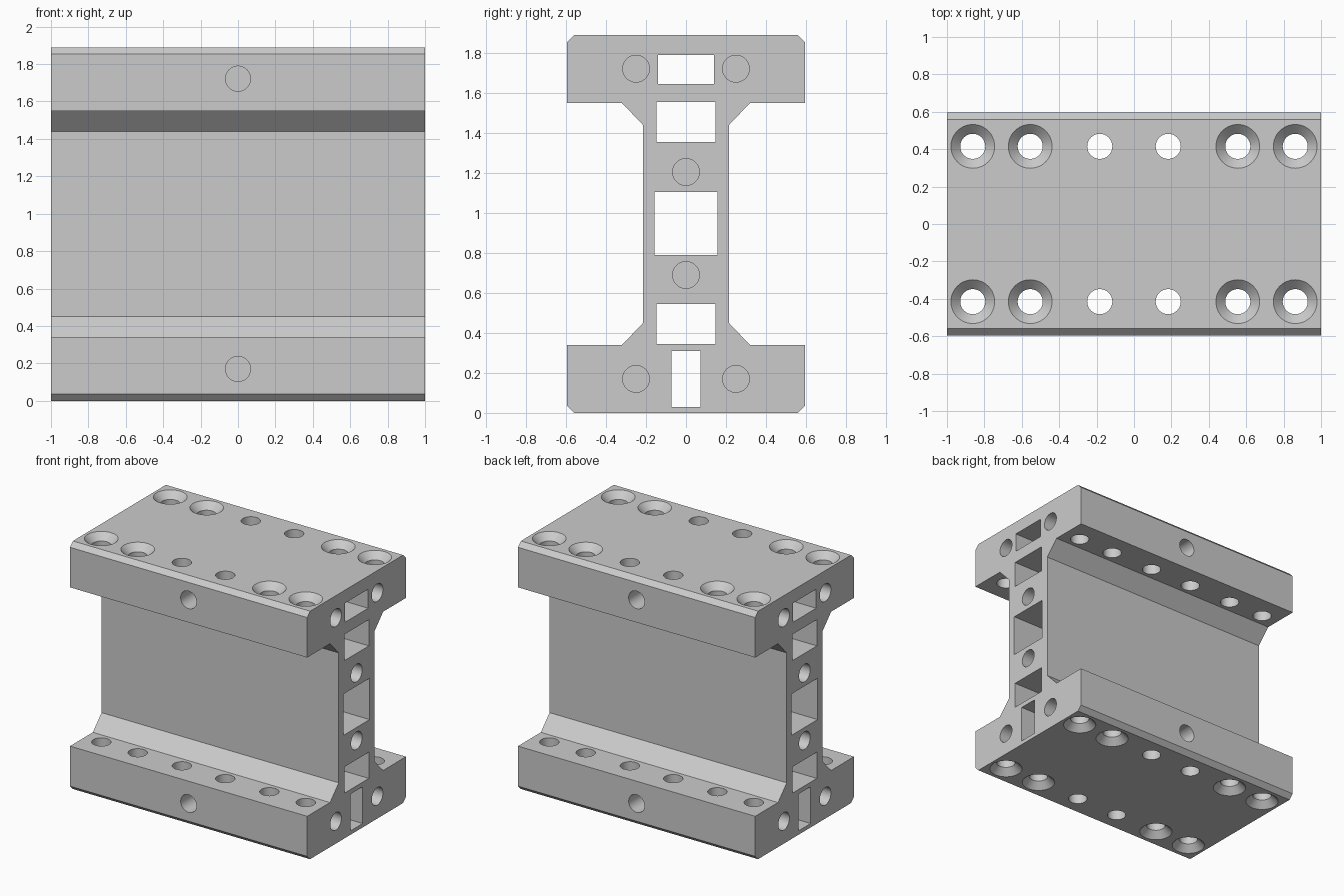
import bpy
import bmesh
import math
from mathutils import Matrix, Vector

if "Cube" in bpy.data.objects:
    bpy.data.objects.remove(bpy.data.objects["Cube"])

HEIGHT = 1.89
HOLE_R = 0.067
SINK_R = 0.117
SINK_DEPTH = 0.05
BLIND = 0.3

# Material
grey = bpy.data.materials.new("plain grey metal")
grey.use_nodes = True
grey.diffuse_color = (0.6, 0.6, 0.6, 1)
grey.node_tree.nodes["Principled BSDF"].inputs["Base Color"].default_value = (0.6, 0.6, 0.6, 1)


def make_object(name, bm):
    bmesh.ops.recalc_face_normals(bm, faces=bm.faces)
    mesh = bpy.data.meshes.new(name)
    bm.to_mesh(mesh)
    bm.free()
    mesh.materials.append(grey)
    obj = bpy.data.objects.new(name, mesh)
    bpy.context.collection.objects.link(obj)
    return obj


def lathe(bm, base, direction, profile, sides=48):
    """Closed turned solid: profile is (distance along direction, radius)."""
    turn = Vector((0, 0, 1)).rotation_difference(Vector(direction)).to_matrix()
    rings = []
    for dist, radius in profile:
        ring = []
        for i in range(sides):
            a = math.tau * i / sides
            point = Vector((radius * math.cos(a), radius * math.sin(a), dist))
            ring.append(bm.verts.new(Vector(base) + turn @ point))
        rings.append(ring)
    for low, high in zip(rings, rings[1:]):
        for i in range(sides):
            j = (i + 1) % sides
            bm.faces.new((low[i], low[j], high[j], high[i]))
    bm.faces.new(rings[0][::-1])
    bm.faces.new(rings[-1])


# Beam body: quarter outline mirrored to a full I section, then extruded
lower = [(0.56, 0), (0.595, 0.035), (0.595, 0.34), (0.32, 0.34), (0.215, 0.45)]
upper = [(y, HEIGHT - z) for y, z in reversed(lower)]
side = lower + upper
outline = side + [(-y, z) for y, z in reversed(side)]
bm = bmesh.new()
section = bm.faces.new([bm.verts.new((-1, y, z)) for y, z in outline])
new = bmesh.ops.extrude_face_region(bm, geom=[section])["geom"]
bmesh.ops.translate(bm, vec=(2, 0, 0), verts=[g for g in new if isinstance(g, bmesh.types.BMVert)])
body = make_object("beam_body", bm)

cut = bmesh.new()

# Lengthwise rectangular channels: half width, bottom, top
for half, z0, z1 in [(0.073, 0.03, 0.31), (0.148, 0.345, 0.545), (0.157, 0.79, 1.105),
                     (0.148, 1.355, 1.555), (0.14, 1.645, 1.79)]:
    place = Matrix.Translation((0, 0, (z0 + z1) / 2)) @ Matrix.Diagonal((2.2, 2 * half, z1 - z0, 1))
    bmesh.ops.create_cube(cut, size=1, matrix=place)

# Blind round holes in both ends
blind = [(-0.1, HOLE_R), (BLIND, HOLE_R)]
for s in (-1, 1):
    for y, z in [(-0.25, 0.17), (0.25, 0.17), (0, 0.69), (0, 1.205), (-0.25, 1.722), (0.25, 1.722)]:
        lathe(cut, (s, y, z), (-s, 0, 0), blind)

# Blind round holes in the flange edges
for s in (-1, 1):
    for z in (0.17, 1.722):
        lathe(cut, (0, s * 0.595, z), (0, -s, 0), blind)

# Vertical through holes in both flanges, outer ones countersunk
straight = [(-0.1, HOLE_R), (0.5, HOLE_R)]
sunk = [(-0.02, SINK_R + 0.02), (SINK_DEPTH, HOLE_R), (0.5, HOLE_R)]
for z, up in ((0, 1), (HEIGHT, -1)):
    for y in (-0.415, 0.415):
        for s in (-1, 1):
            for x, profile in ((0.183, straight), (0.555, sunk), (0.862, sunk)):
                lathe(cut, (s * x, y, z), (0, 0, up), profile)

cutter = make_object("hole_cutter", cut)
cutter.hide_render = True

# Cut the holes and shade
mod = body.modifiers.new("holes", 'BOOLEAN')
mod.operation = 'DIFFERENCE'
mod.solver = 'EXACT'
mod.object = cutter
bpy.ops.object.select_all(action='DESELECT')
body.select_set(True)
bpy.context.view_layer.objects.active = body
bpy.ops.object.modifier_apply(modifier=mod.name)
bpy.data.objects.remove(cutter)
bpy.ops.object.shade_smooth_by_angle(angle=math.radians(25))
